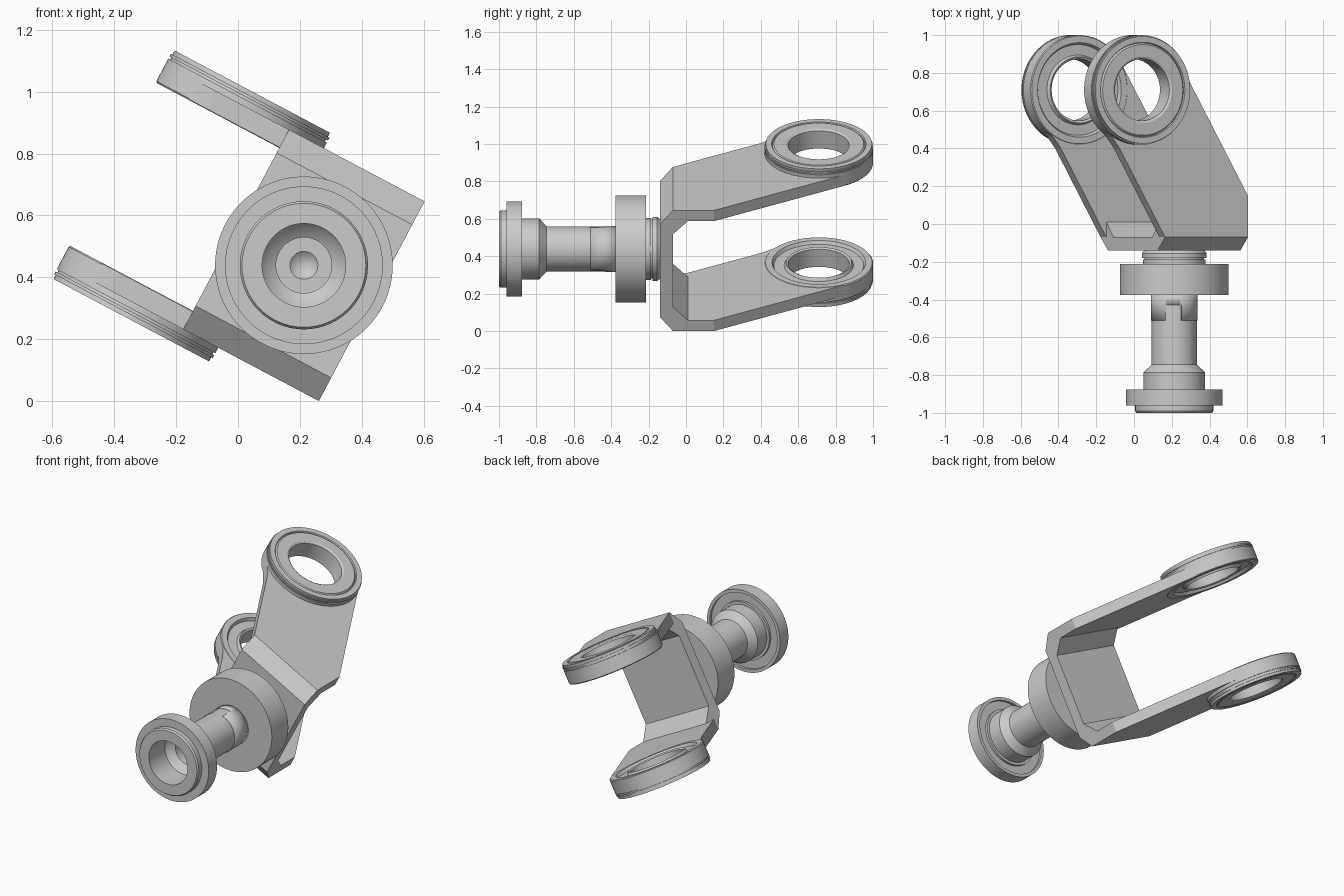
import bpy, bmesh
from math import sin, cos, pi, radians
from mathutils import Matrix, Vector

if "Cube" in bpy.data.objects:
    bpy.data.objects.remove(bpy.data.objects["Cube"])

# Local frame: u across, y along the stem, w across the fork; tilted about y
PLACE = Matrix.Translation((0.213, 0, 0.439)) @ Matrix.Rotation(radians(27.9), 4, 'Y')


def finish(name, bm, smooth=False):
    bmesh.ops.remove_doubles(bm, verts=bm.verts, dist=1e-5)
    bmesh.ops.recalc_face_normals(bm, faces=bm.faces)
    me = bpy.data.meshes.new(name)
    bm.to_mesh(me)
    bm.free()
    ob = bpy.data.objects.new(name, me)
    bpy.context.collection.objects.link(ob)
    ob.matrix_world = PLACE
    if smooth:
        bpy.ops.object.select_all(action='DESELECT')
        ob.select_set(True)
        bpy.context.view_layer.objects.active = ob
        bpy.ops.object.shade_smooth_by_angle(angle=radians(25))
    return ob


def prism(name, pts, lift, offset):
    """Extrude a flat polygon; lift maps 2D points to 3D."""
    bm = bmesh.new()
    f = bm.faces.new([bm.verts.new(lift(*p)) for p in pts])
    res = bmesh.ops.extrude_face_region(bm, geom=[f])
    moved = [v for v in res['geom'] if isinstance(v, bmesh.types.BMVert)]
    bmesh.ops.translate(bm, verts=moved, vec=offset)
    return finish(name, bm)


def lathe(name, profile, place, closed=False, n=96):
    """Revolve (radius, height) points; place maps (a, b, height) to 3D."""
    bm = bmesh.new()
    rings = [[bm.verts.new(place(r * cos(2 * pi * i / n), r * sin(2 * pi * i / n), h))
              for i in range(n)] if r else [bm.verts.new(place(0, 0, h))] for r, h in profile]
    pairs = list(zip(rings, rings[1:])) + ([(rings[-1], rings[0])] if closed else [])
    for a, b in pairs:
        for i in range(n):
            j = (i + 1) % n
            quad = [a[i % len(a)], a[j % len(a)], b[j % len(b)], b[i % len(b)]]
            bm.faces.new(list(dict.fromkeys(quad)))
    return finish(name, bm, True)


# Stem with bored end, flange, neck, shaft, large disc and collar
lathe('stem', [
    (0, -.66), (.045, -.70), (.09, -.70), (.09, -.80), (.12, -.82), (.135, -.84),
    (.135, -1), (.2, -1), (.207, -.99), (.207, -.96), (.255, -.96), (.255, -.877),
    (.235, -.877), (.235, -.892), (.18, -.892), (.18, -.877), (.163, -.877),
    (.163, -.785), (.12, -.745), (.12, -.377), (.287, -.377), (.287, -.213),
    (.165, -.213), (.165, -.187), (.157, -.187), (.157, -.18), (.172, -.18),
    (.172, -.155), (.16, -.14), (0, -.14)], lambda a, b, h: (a, h, b))

# Thin shaft sleeve with two opposite notches
bm = bmesh.new()
N, R = 72, .121
for i in range(N):
    a0, a1 = 2 * pi * i / N, 2 * pi * (i + 1) / N
    mid = (360 * (i + .5) / N + 28) % 180     # world angle, repeats twice
    for y0, y1 in ((-.51, -.43), (-.43, -.37)):
        if y0 < -.5 and 130 < mid < 170:
            continue
        bm.faces.new([bm.verts.new((R * cos(a), y, R * sin(a)))
                      for a, y in ((a0, y0), (a1, y0), (a1, y1), (a0, y1))])
sleeve = finish('shaft_sleeve', bm, True)
mod = sleeve.modifiers.new('thickness', 'SOLIDIFY')
mod.thickness, mod.offset = .004, 0

# Fork base: chamfered channel section
half = [(-.14, .28), (-.07, .365), (-.07, .30), (.01, .30), (-.07, .22)]
prism('fork_base', half + [(y, -w) for y, w in reversed(half)],
      lambda y, w: (-.248, y, w), Vector((.496, 0, 0)))

# Slanted arms with eye rings, mirrored across the fork
CU, CY = -.41, .71
arc = [(CU + .267 * cos(radians(a)), CY + .267 * sin(radians(a))) for a in range(26, -125, -10)]
arm = [(.248, -.07), (.248, .15), (CU + .255, CY + .136)] + arc + \
      [(-.62, .52), (-.565, .46), (-.52, .40), (-.248, -.07)]
eye = [(.163, .305), (.175, .298), (.185, .316), (.24, .316), (.25, .298), (.285, .298),
       (.29, .303), (.29, .385), (.283, .385), (.283, .393), (.29, .393), (.29, .403),
       (.284, .403), (.284, .418), (.252, .418), (.248, .41), (.24, .418), (.175, .418),
       (.163, .411)]
for side, s in (('upper', 1), ('lower', -1)):
    prism(side + '_arm', arm, lambda u, y: (u, y, s * .30), Vector((0, 0, s * .065)))
    lathe(side + '_eye', eye, lambda a, b, h: (CU + a, CY + b, s * h), True)
